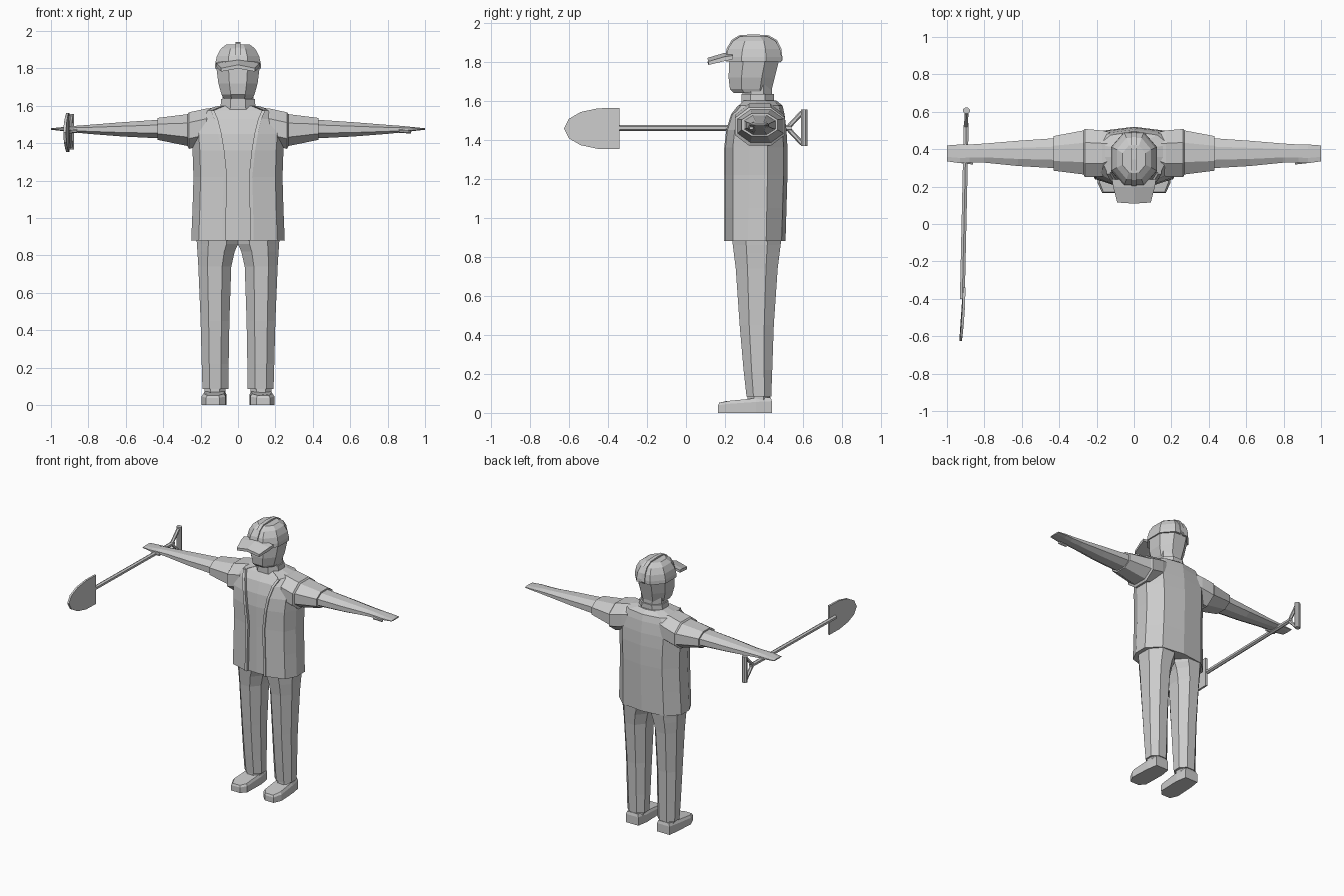
import bpy, bmesh, math
from mathutils import Vector

if "Cube" in bpy.data.objects:
    bpy.data.objects.remove(bpy.data.objects["Cube"])

grey = bpy.data.materials.new("plain_grey")
grey.diffuse_color = (0.6, 0.6, 0.6, 1)
grey.use_nodes = True
grey.node_tree.nodes["Principled BSDF"].inputs["Base Color"].default_value = grey.diffuse_color


def finish(name, bm):
    bmesh.ops.recalc_face_normals(bm, faces=bm.faces)
    me = bpy.data.meshes.new(name)
    bm.to_mesh(me)
    bm.free()
    me.materials.append(grey)
    ob = bpy.data.objects.new(name, me)
    bpy.context.collection.objects.link(ob)
    return ob


def loft(name, rings):
    """Skin a list of equal-length closed rings and cap both ends."""
    bm = bmesh.new()
    vs = [[bm.verts.new(p) for p in r] for r in rings]
    n = len(vs[0])
    for a, b in zip(vs, vs[1:]):
        for i in range(n):
            j = (i + 1) % n
            bm.faces.new((a[i], a[j], b[j], b[i]))
    bm.faces.new(vs[0])
    bm.faces.new(vs[-1])
    return finish(name, bm)


def octagon(u0, u1, v0, v1, c=0.28):
    """Chamfered rectangle between the given limits."""
    a, b = (u1 - u0) * c, (v1 - v0) * c
    return [(u0 + a, v0), (u1 - a, v0), (u1, v0 + b), (u1, v1 - b),
            (u1 - a, v1), (u0 + a, v1), (u0, v1 - b), (u0, v0 + b)]


def mirrored(half):
    """Complete a half outline whose first and last points lie on x = 0."""
    return half + [(-x, *r) for x, *r in reversed(half[1:-1])]


def beam(name, a, b, r, sides=6):
    a, b = Vector(a), Vector(b)
    q = (b - a).to_track_quat('Z', 'Y')
    ring = [q @ Vector((r * math.cos(t), r * math.sin(t), 0))
            for t in (math.tau * (i + 0.5) / sides for i in range(sides))]
    return loft(name, [[a + p for p in ring], [b + p for p in ring]])


# Jacket: z, half opening, half width, front y, back y
levels = [(0.88, .078, .25, .20, .51), (1.05, .075, .243, .20, .515),
          (1.22, .07, .238, .20, .52), (1.36, .085, .243, .20, .52),
          (1.45, .10, .25, .21, .515), (1.53, .12, .235, .235, .505),
          (1.575, .14, .19, .27, .495)]
rings = []
for z, g, w, f, b in levels:
    d = b - f
    half = [(0, f + .012), (g - .012, f + .016), (g, f), (w * .84, f + .04),
            (w, f + d * .38), (w, f + d * .68), (w * .66, b - .02), (0, b)]
    rings.append([(x, y, z) for x, y in mirrored(half)])
# Shoulder slope up to the neck opening
rings.append([(x * .55, .37 + (y - .37) * .75, 1.60) for x, y, z in rings[-1]])
loft("jacket", rings)

# Raised trim along both jacket edges
for s, side in ((1, "left"), (-1, "right")):
    strip = []
    for z, g, w, f, b in levels:
        strip.append([(s * x, y, z) for x, y in
                      ((g - .012, f + .02), (g - .012, f - .004),
                       (g + .006, f - .004), (g + .006, f + .02))])
    loft(side + "_jacket_edge", strip)

    # Jacket sleeve cap, stepped out over the shirt sleeve
    sleeve = [(.13, .28, .49, 1.42, 1.585), (.17, .255, .50, 1.39, 1.585),
              (.262, .25, .508, 1.37, 1.565), (.27, .265, .50, 1.385, 1.555),
              (.43, .285, .47, 1.418, 1.535)]
    loft(side + "_jacket_sleeve",
         [[(s * x, y, z) for y, z in octagon(*lim)] for x, *lim in sleeve])

    # Arm tapering to a flat hand
    arm = [(.40, .297, .46, 1.425, 1.527), (.62, .31, .445, 1.436, 1.512),
           (.80, .328, .43, 1.45, 1.498), (.88, .328, .425, 1.458, 1.492),
           (.93, .325, .425, 1.464, 1.487), (1.0, .335, .42, 1.472, 1.48)]
    loft(side + "_arm",
         [[(s * x, y, z) for y, z in octagon(*lim)] for x, *lim in arm])
    thumb = [(.86, .318, .35, 1.455, 1.475), (.925, .325, .345, 1.452, 1.466)]
    loft(side + "_thumb",
         [[(s * x, y, z) for y, z in octagon(*lim)] for x, *lim in thumb])

    # Trouser leg
    leg = [(.90, .0, .222, .235, .49), (.86, .0, .22, .24, .485),
           (.82, .018, .217, .245, .48), (.74, .036, .212, .255, .47),
           (.45, .046, .20, .275, .45), (.22, .05, .194, .295, .442),
           (.085, .052, .19, .31, .437)]
    loft(side + "_trouser_leg",
         [[(s * x, y, z) for x, y in octagon(*lim)] for z, *lim in leg])
    # Ankle and shoe, the toe turned slightly outward
    loft(side + "_ankle", [[(s * x, y, z) for x, y in octagon(.068, .178, .315, .43)]
                           for z in (.04, .10)])
    sole = [(.075, .44), (.175, .44), (.187, .36), (.195, .22), (.17, .165),
            (.10, .165), (.066, .20), (.062, .36)]
    top = [.08, .08, .075, .062, .052, .052, .06, .075]
    loft(side + "_shoe", [[(s * x, y, 0) for x, y in sole],
                          [(s * x, y, h * .75) for (x, y), h in zip(sole, top)],
                          [(s * (.125 + (x - .125) * .85), .3 + (y - .3) * .96, h)
                           for (x, y), h in zip(sole, top)]])

# Neck with a collar ring
loft("neck", [[(x, y, z) for x, y in octagon(-.082, .082, .29, .44)]
              for z in (1.57, 1.68)])
loft("collar", [[(x, y, z) for x, y in octagon(-w, w, .285, .45)]
                for z, w in ((1.58, .095), (1.635, .09))])

# Head: z, half width, front y, back y
head = [(1.64, .078, .245, .435), (1.66, .088, .225, .44),
        (1.72, .105, .218, .455), (1.80, .115, .222, .475), (1.85, .10, .24, .465)]
loft("head", [[(x, y, z) for x, y in octagon(-w, w, f, b)] for z, w, f, b in head])

# Cap crown
crown = [(1.80, .124, .205, .49), (1.825, .122, .205, .49), (1.865, .113, .215, .482),
         (1.905, .092, .24, .46), (1.928, .062, .275, .42)]
loft("cap_crown", [[(x, y, z) for x, y in octagon(-w, w, f, b)]
                   for z, w, f, b in crown])

# Cap centre ridge following the crown
path = [(.20, 1.825), (.209, 1.868), (.234, 1.911), (.272, 1.935), (.345, 1.94),
        (.423, 1.935), (.466, 1.911), (.488, 1.868), (.496, 1.81)]
ridge = []
for y, z in path:
    yi, zi = .345 + (y - .345) * .9, z - .018
    ridge.append([(-.013, yi, zi), (-.013, y, z), (.013, y, z), (.013, yi, zi)])
loft("cap_ridge", ridge)

# Cap brim
brim = [(.24, .118, 1.825, 1.845), (.20, .112, 1.815, 1.84), (.115, .09, 1.795, 1.815)]
loft("cap_brim", [[(-w, y, lo - .012), (0, y - .006, lo + .004), (w, y, lo - .012),
                   (w, y, hi - .014), (0, y - .006, hi + .004), (-w, y, hi - .014)]
                  for y, w, lo, hi in brim])

# Shovel held crosswise in the right hand
beam("shovel_shaft", (-.918, -.40, 1.46), (-.897, .54, 1.46), .015)
half = [(-.34, .105), (-.45, .104), (-.54, .085), (-.60, .05)]
outline = half + [(-.625, 0)] + [(y, -h) for y, h in reversed(half)]
loft("shovel_blade", [[(-.918 + dx + 1.0 * h * h - .03 * (-.35 - y), y, 1.457 + h)
                       for y, h in outline] for dx in (-.008, .006)])
for s, side in ((1, "upper"), (-1, "lower")):
    beam(side + "_handle_fork", (-.898, .52, 1.46), (-.896, .595, 1.46 + s * .08), .012)
loft("shovel_grip", [[(x, y, z) for x, y in octagon(-.914, -.878, .59, .622)]
                     for z in (1.367, 1.555)])
